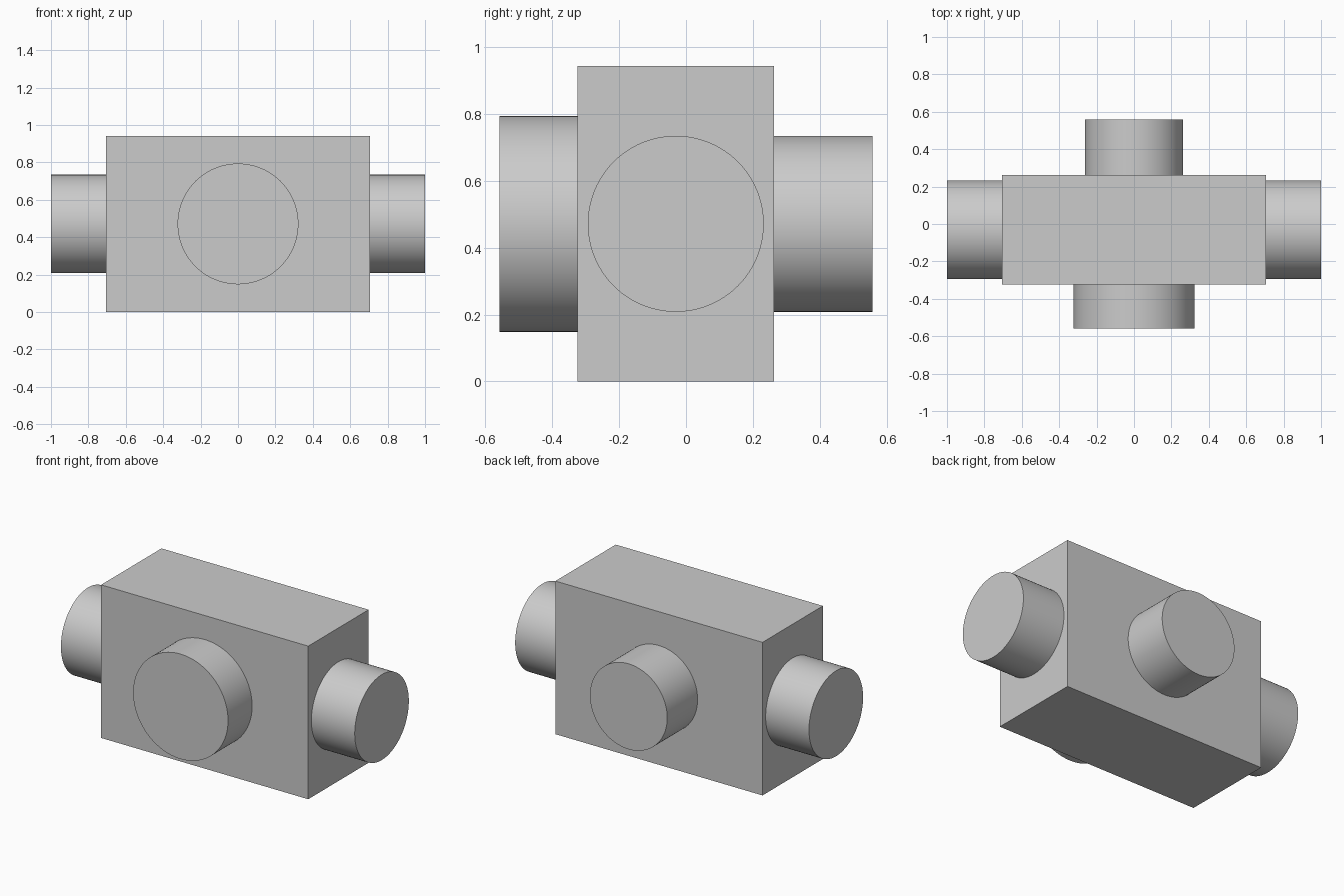
import bpy
import math
from mathutils import Vector

cube = bpy.data.objects.get("Cube")
if cube:
    bpy.data.objects.remove(cube, do_unlink=True)

GREY = (0.6, 0.6, 0.6, 1.0)
grey = bpy.data.materials.new("light grey")
grey.use_nodes = True
grey.diffuse_color = GREY
grey.node_tree.nodes["Principled BSDF"].inputs["Base Color"].default_value = GREY

# Body extents
HALF_X, FRONT_Y, BACK_Y, HEIGHT = 0.705, -0.324, 0.263, 0.942
MID_Y, MID_Z = (FRONT_Y + BACK_Y) / 2, HEIGHT / 2


def port(name, start, end, radius):
    """Round stub between two points, smooth around and flat on the end."""
    start, end = Vector(start), Vector(end)
    axis = end - start
    bpy.ops.mesh.primitive_cylinder_add(
        vertices=96, radius=radius, depth=axis.length, location=(start + end) / 2,
        rotation=axis.to_track_quat("Z", "Y").to_euler())
    obj = bpy.context.object
    obj.name = name
    obj.data.materials.append(grey)
    bpy.ops.object.shade_smooth_by_angle(angle=math.radians(30))


# Rectangular body
bpy.ops.mesh.primitive_cube_add(size=1, location=(0, MID_Y, MID_Z))
body = bpy.context.object
body.name = "body"
body.scale = (2 * HALF_X, BACK_Y - FRONT_Y, HEIGHT)
bpy.ops.object.transform_apply(location=False, rotation=False, scale=True)
body.data.materials.append(grey)

# Side ports, mirrored left and right
for side, sign in (("left", 1), ("right", -1)):
    port(side + "_port", (sign * HALF_X, MID_Y, MID_Z), (sign, MID_Y, MID_Z), 0.263)

# Wide front port and narrower back port
port("front_port", (0, FRONT_Y, MID_Z), (0, -0.558, MID_Z), 0.323)
port("back_port", (0, BACK_Y, MID_Z), (0, 0.558, MID_Z), 0.263)
